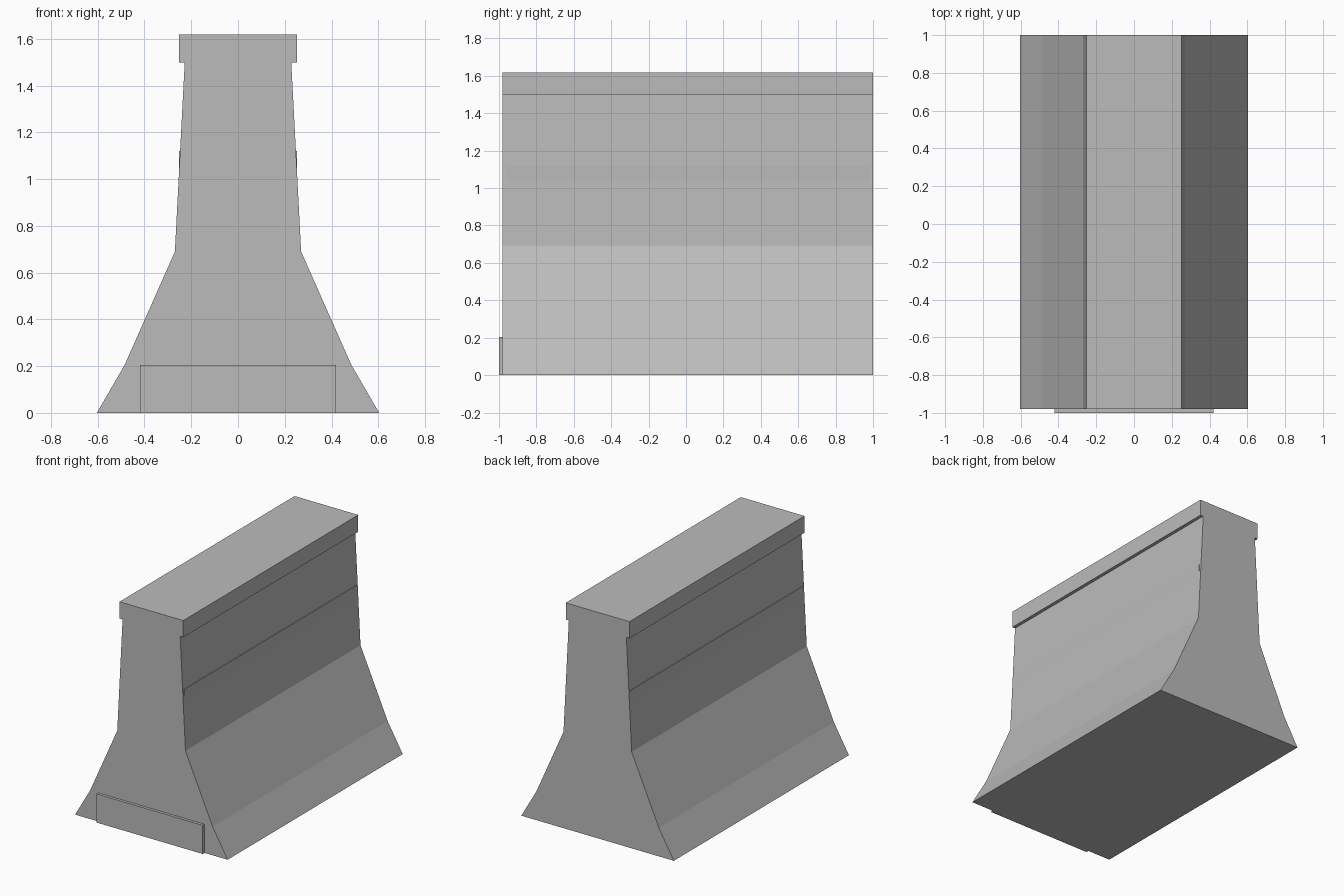
import bpy
import bmesh

cube = bpy.data.objects.get("Cube")
if cube:
    bpy.data.objects.remove(cube, do_unlink=True)

# Single concrete colour
concrete = bpy.data.materials.new("concrete_grey")
concrete.use_nodes = True
grey = (0.5, 0.5, 0.5, 1)
concrete.diffuse_color = grey
concrete.node_tree.nodes["Principled BSDF"].inputs["Base Color"].default_value = grey


def extrude_symmetric(name, half, y0, y1):
    """Mirror a half profile of (x, z) points and extrude it along y."""
    outline = half + [(-x, z) for x, z in reversed(half)]
    bm = bmesh.new()
    face = bm.faces.new([bm.verts.new((x, y0, z)) for x, z in outline])
    ext = bmesh.ops.extrude_face_region(bm, geom=[face])
    moved = [v for v in ext["geom"] if isinstance(v, bmesh.types.BMVert)]
    bmesh.ops.translate(bm, verts=moved, vec=(0, y1 - y0, 0))
    bmesh.ops.recalc_face_normals(bm, faces=bm.faces)
    mesh = bpy.data.meshes.new(name)
    bm.to_mesh(mesh)
    bm.free()
    mesh.materials.append(concrete)
    obj = bpy.data.objects.new(name, mesh)
    bpy.context.collection.objects.link(obj)
    return obj


# Flared barrier wall with an overhanging cap
extrude_symmetric("barrier_wall", [
    (0.604, 0), (0.485, 0.205), (0.27, 0.69),
    (0.228, 1.498), (0.252, 1.498), (0.252, 1.618),
], -0.98, 1)

# Shallow upright band emerging from both tapered sides
extrude_symmetric("side_band", [(0.252, 1.0), (0.252, 1.12)], -0.965, 0.985)

# Connecting key at the foot of the front end
extrude_symmetric("front_key", [(0.42, 0), (0.42, 0.205)], -1, -0.978)
